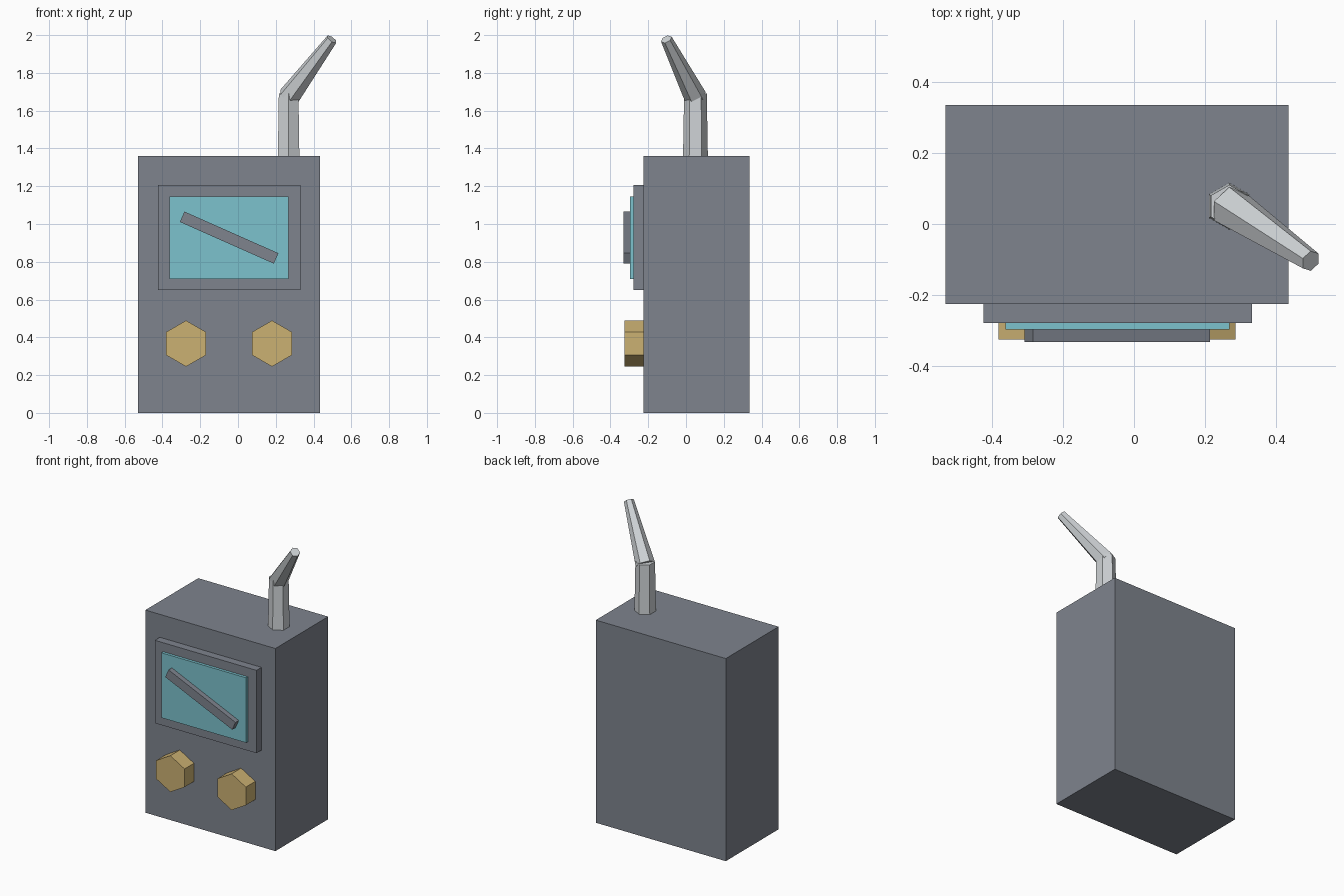
import bpy, math
from mathutils import Euler, Matrix, Vector

if "Cube" in bpy.data.objects:
    bpy.data.objects.remove(bpy.data.objects["Cube"], do_unlink=True)


def material(name, colour):
    m = bpy.data.materials.new(name)
    m.use_nodes = True
    m.diffuse_color = (*colour, 1)
    m.node_tree.nodes["Principled BSDF"].inputs["Base Color"].default_value = (*colour, 1)
    return m


grey = material("slate grey", (0.21, 0.23, 0.27))
cyan = material("screen cyan", (0.20, 0.54, 0.61))
gold = material("brass", (0.60, 0.44, 0.17))
silver = material("pale silver", (0.62, 0.65, 0.67))


def finish(obj, name, mat):
    obj.name = obj.data.name = name
    obj.data.materials.append(mat)
    return obj


def box(name, low, high, mat, tilt=0):
    low, high = Vector(low), Vector(high)
    bpy.ops.mesh.primitive_cube_add(size=1)
    obj = bpy.context.object
    obj.data.transform(Matrix.Diagonal((*(high - low), 1)))
    obj.location = (low + high) / 2
    obj.rotation_euler.y = tilt
    return finish(obj, name, mat)


def hex_rod(name, centre, r1, r2, depth, mat, rotation):
    bpy.ops.mesh.primitive_cone_add(vertices=6, radius1=r1, radius2=r2, depth=depth)
    obj = bpy.context.object
    obj.location = centre
    obj.rotation_mode = rotation.order
    obj.rotation_euler = rotation
    return finish(obj, name, mat)


# Case, raised display frame, screen and slanted pointer
box("case", (-0.53, -0.225, 0), (0.435, 0.335, 1.36), grey)
box("display_frame", (-0.423, -0.278, 0.65), (0.332, -0.2, 1.206), grey)
box("screen", (-0.362, -0.297, 0.71), (0.268, -0.25, 1.146), cyan)
box("pointer", (-0.319, -0.332, 0.898), (0.225, -0.28, 0.958), grey, math.radians(23.9))

# Hexagonal control knobs
for side, x in (("right", -0.275), ("left", 0.18)):
    hex_rod(side + "_knob", (x, -0.262, 0.367), 0.122, 0.122, 0.126, gold,
            Euler((math.pi / 2, 0, 0)))

# Antenna: upright base and bent, tapering tip
hex_rod("antenna_base", (0.268, 0.05, 1.515), 0.066, 0.06, 0.35, silver, Euler((0, 0, 0)))
start, end = Vector((0.268, 0.05, 1.672)), Vector((0.497, -0.104, 1.978))
d = (end - start).normalized()
lean = Euler((math.atan2(-d.y, d.z), math.asin(d.x), 0), 'YXZ')
hex_rod("antenna_tip", (start + end) / 2, 0.06, 0.031, (end - start).length, silver, lean)
